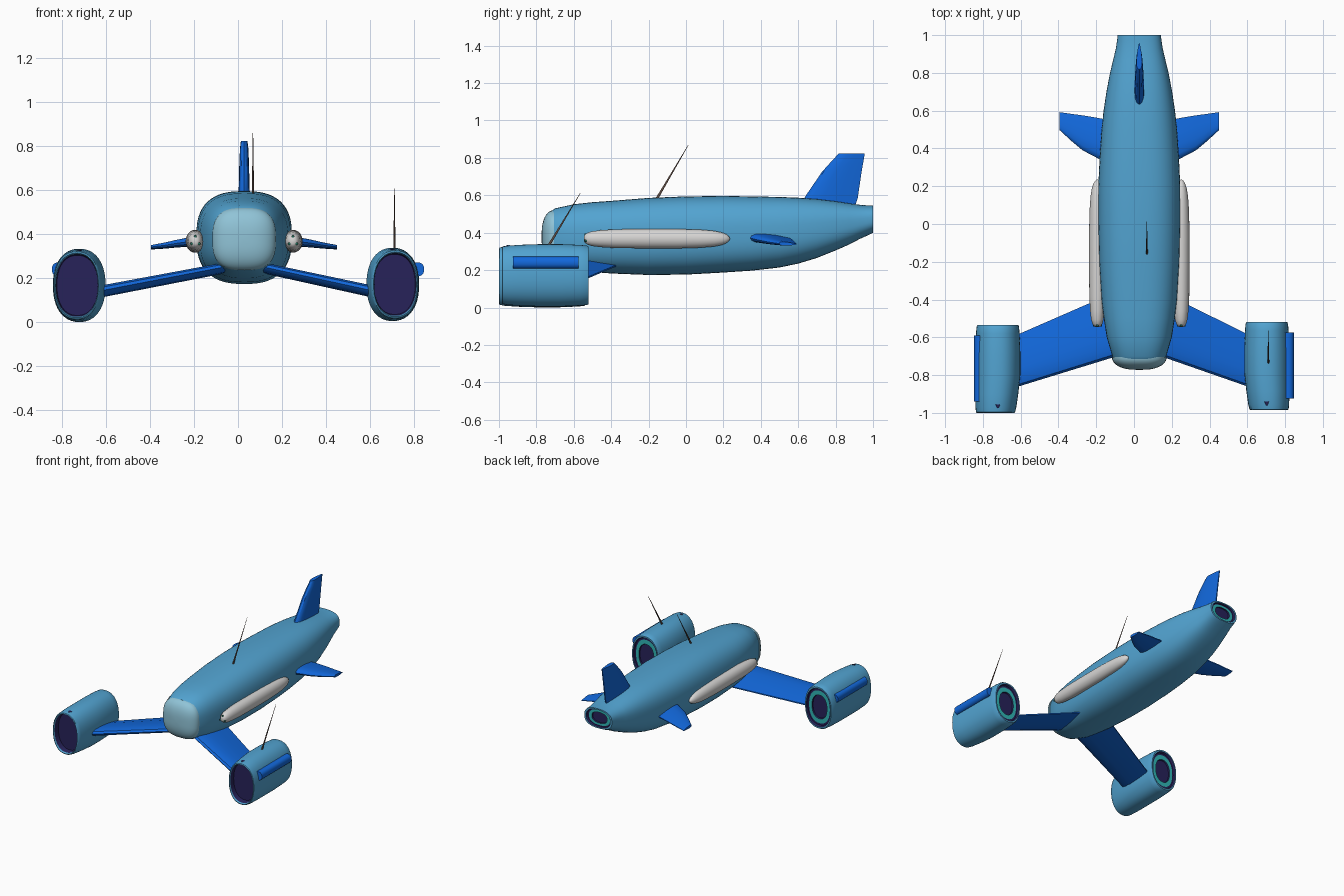
import bpy, bmesh, math
from mathutils import Vector

if "Cube" in bpy.data.objects:
    bpy.data.objects.remove(bpy.data.objects["Cube"])

def mat(name, r, g, b):
    m = bpy.data.materials.new(name)
    m.diffuse_color = (r, g, b, 1)
    m.use_nodes = True
    m.node_tree.nodes["Principled BSDF"].inputs["Base Color"].default_value = m.diffuse_color
    return m

SKY = mat("sky_blue", 0.085, 0.37, 0.64)
BLUE = mat("deep_blue", 0.006, 0.14, 0.72)
NAVY = mat("navy", 0.02, 0.016, 0.10)
TEAL = mat("teal", 0.03, 0.47, 0.47)
GREY = mat("light_grey", 0.68, 0.67, 0.66)
GLASS = mat("canopy_glass", 0.28, 0.55, 0.68)
BROWN = mat("dark_brown", 0.11, 0.07, 0.055)
GREEN = mat("dark_green", 0.02, 0.16, 0.11)
CX = 0.028  # fuselage centre line

def build(name, rings, mats, seg_mats=None, angle=40):
    """Skin a list of equal point rings, capping both ends."""
    bm = bmesh.new()
    vr = [[bm.verts.new(p) for p in r] for r in rings]
    n = len(rings[0])
    sm = seg_mats or [0] * len(rings)
    for i in range(len(vr) - 1):
        for k in range(n):
            f = bm.faces.new((vr[i][k], vr[i][(k + 1) % n], vr[i + 1][(k + 1) % n], vr[i + 1][k]))
            f.material_index = sm[i]
    bm.faces.new(vr[0]).material_index = sm[0]
    bm.faces.new(vr[-1]).material_index = sm[-1]
    bmesh.ops.recalc_face_normals(bm, faces=bm.faces)
    me = bpy.data.meshes.new(name)
    bm.to_mesh(me)
    bm.free()
    for m in mats:
        me.materials.append(m)
    ob = bpy.data.objects.new(name, me)
    bpy.context.collection.objects.link(ob)
    bpy.ops.object.select_all(action='DESELECT')
    ob.select_set(True)
    bpy.context.view_layer.objects.active = ob
    bpy.ops.object.shade_smooth_by_angle(angle=math.radians(angle))
    return ob

def oval(y, x, z, rx, rz, n=48, p=2.4):
    """Superellipse ring facing along y."""
    pts = []
    for k in range(n):
        a = 2 * math.pi * k / n
        c, s = math.cos(a), math.sin(a)
        pts.append((x + rx * math.copysign(abs(c) ** (2 / p), c), y,
                    z + rz * math.copysign(abs(s) ** (2 / p), s)))
    return pts

# airfoil outline: position along chord, half thickness
FOIL = [(0, 0), (0.04, .28), (0.14, .46), (0.35, .5), (0.65, .38), (1, .08),
        (1, -.08), (0.65, -.38), (0.35, -.5), (0.14, -.46), (0.04, -.28)]

def foil(name, sections, normal):
    """Sections are (leading edge, trailing edge, thickness)."""
    nv = Vector(normal)
    rings = []
    for le, te, th in sections:
        le, te = Vector(le), Vector(te)
        rings.append([le.lerp(te, t) + nv * h * th for t, h in FOIL])
    return build(name, rings, [BLUE], angle=35)

# fuselage: y, bottom z, top z, half width, with jet exhaust at the tail
body = [(-.715, .235, .52, .135), (-.70, .228, .53, .143), (-.6, .20, .552, .172),
        (-.5, .19, .563, .188), (-.4, .182, .570, .2), (-.2, .174, .586, .212),
        (0, .176, .594, .217), (.2, .187, .596, .217), (.35, .197, .594, .21),
        (.5, .214, .591, .2), (.6, .235, .587, .189), (.7, .265, .58, .174),
        (.8, .305, .568, .155), (.87, .336, .557, .138), (.93, .367, .549, .124),
        (.97, .385, .546, .118), (1.0, .40, .545, .114)]
rings = [oval(y, CX, (b + t) / 2, w, (t - b) / 2, 56, 2.6) for y, b, t, w in body]
for y, s in [(1.0, .88), (.985, .84), (.985, .76), (.985, .55), (.975, .53)]:
    rings.append(oval(y, CX, .4725, .114 * s, .0725 * s, 56, 2.4))
segs = [0] * len(body) + [1, 1, 2, 1, 1]
build("fuselage", rings, [SKY, NAVY, TEAL], segs)

# domed nose canopy
dome = []
for i in range(12):
    a = math.radians(89 * i / 11)
    s = math.cos(a) ** 0.75
    dome.append(oval(-.705 - .067 * math.sin(a), CX, .378, .145 * s, .143 * s, 48, 2.8))
build("nose_canopy", dome, [GLASS], angle=60)

# vertical tail fin
foil("tail_fin", [((CX, .61, .55), (CX, .90, .53), .052),
                  ((CX, .645, .605), (CX, .918, .585), .05),
                  ((CX, .727, .725), (CX, .938, .72), .044),
                  ((CX, .785, .79), (CX, .95, .79), .038),
                  ((CX, .818, .824), (CX, .956, .824), .03)], (1, 0, 0))

for side, s in (("left", -1), ("right", 1)):
    # main wing, drooping to the nacelle
    tip = -.65 if s < 0 else .635
    foil(side + "_wing", [((CX + s * .07, -.685, .255), (CX + s * .07, -.335, .24), .048),
                          ((tip, -.872, .138), (tip, -.60, .128), .055)], (0, 0, 1))
    # small tail plane
    X = lambda u: CX + s * u
    foil(side + "_tailplane", [((X(.12), .30, .385), (X(.12), .54, .375), .05),
                               ((X(.22), .348, .37), (X(.22), .562, .364), .046),
                               ((X(.30), .39, .36), (X(.30), .575, .355), .036),
                               ((X(.36), .44, .35), (X(.36), .583, .346), .028),
                               ((X(.423), .498, .342), (X(.423), .592, .338), .02)], (0, 0, 1))
    # long side pod
    px = X(.222)
    prof = [(-.545, .012), (-.54, .022), (-.528, .031), (-.505, .039), (-.46, .045), (-.38, .05),
            (-.2, .052), (-.05, .052), (.08, .048), (.15, .042), (.19, .034), (.215, .024),
            (.23, .012), (.235, .003)]
    build(side + "_side_pod", [oval(y, px, .368, r * .85, r, 24, 2) for y, r in prof], [GREY], angle=60)
    # little nozzles on the pod nose
    for k in range(3):
        a = math.radians(90 + 120 * k)
        nx, nz = px + .02 * math.cos(a), .368 + .022 * math.sin(a)
        build(f"{side}_pod_nozzle_{k + 1}", [oval(-.50, nx, nz, .006, .006, 10, 2),
                                             oval(-.543, nx, nz, .006, .006, 10, 2)], [GREEN])

    # engine nacelle: y offset, width and height scale, colour slot of next band
    ex, ez, ey = (-.721, .1675, -1.0) if s < 0 else (.703, .172, -.985)
    nac = [(.05, .78, .82, 1), (.012, .80, .85, 0), (0, .83, .88, 0), (.004, .87, .92, 0),
           (.03, .91, .95, 0), (.10, .96, .98, 0), (.20, 1, 1, 0), (.32, 1, 1, 0),
           (.42, .97, .975, 0), (.455, .945, .955, 0), (.465, .91, .92, 0), (.465, .84, .85, 1),
           (.45, .80, .81, 1), (.45, .72, .73, 2), (.45, .52, .53, 1), (.44, .50, .51, 1)]
    rings = []
    for dy, w, h, m in nac:
        lean = s * .012 * max(0, 1 - dy / .2)
        rings.append(oval(ey + dy, ex + lean, ez, .119 * w, .1665 * h, 48, 2.25))
    build(side + "_engine_nacelle", rings, [SKY, NAVY, TEAL], [m for *_, m in nac])
    # rounded bar on the outer side of the nacelle
    bx = s * .815
    build(side + "_nacelle_bar", [oval(y, bx, .24, .031, .032, 20, 2.3)
                                  for y in (ey + .06, ey + .41)], [BLUE])
    # tiny navy marker on the top of the nacelle lip
    build(side + "_nacelle_marker", [oval(ey + .045, ex, ez + .156, .014, .006, 12, 2),
                                     oval(ey + .025, ex, ez + .156, .003, .005, 12, 2)], [NAVY])

# whip antennas
def antenna(name, a, b):
    rings = [oval(0, 0, 0, r, r, 10, 2) for r in (.008, .006, .0012)]
    a, b = Vector(a), Vector(b)
    out = []
    for t, ring in zip((0, .25, 1), rings):
        c = a.lerp(b, t)
        out.append([(c.x + p[0] * .7, c.y + p[2] * 1.1, c.z) for p in ring])
    build(name, out, [BROWN])

antenna("fuselage_antenna", (.068, -.16, .575), (.068, .012, .868))
antenna("nacelle_antenna", (.711, -.738, .325), (.711, -.565, .612))
